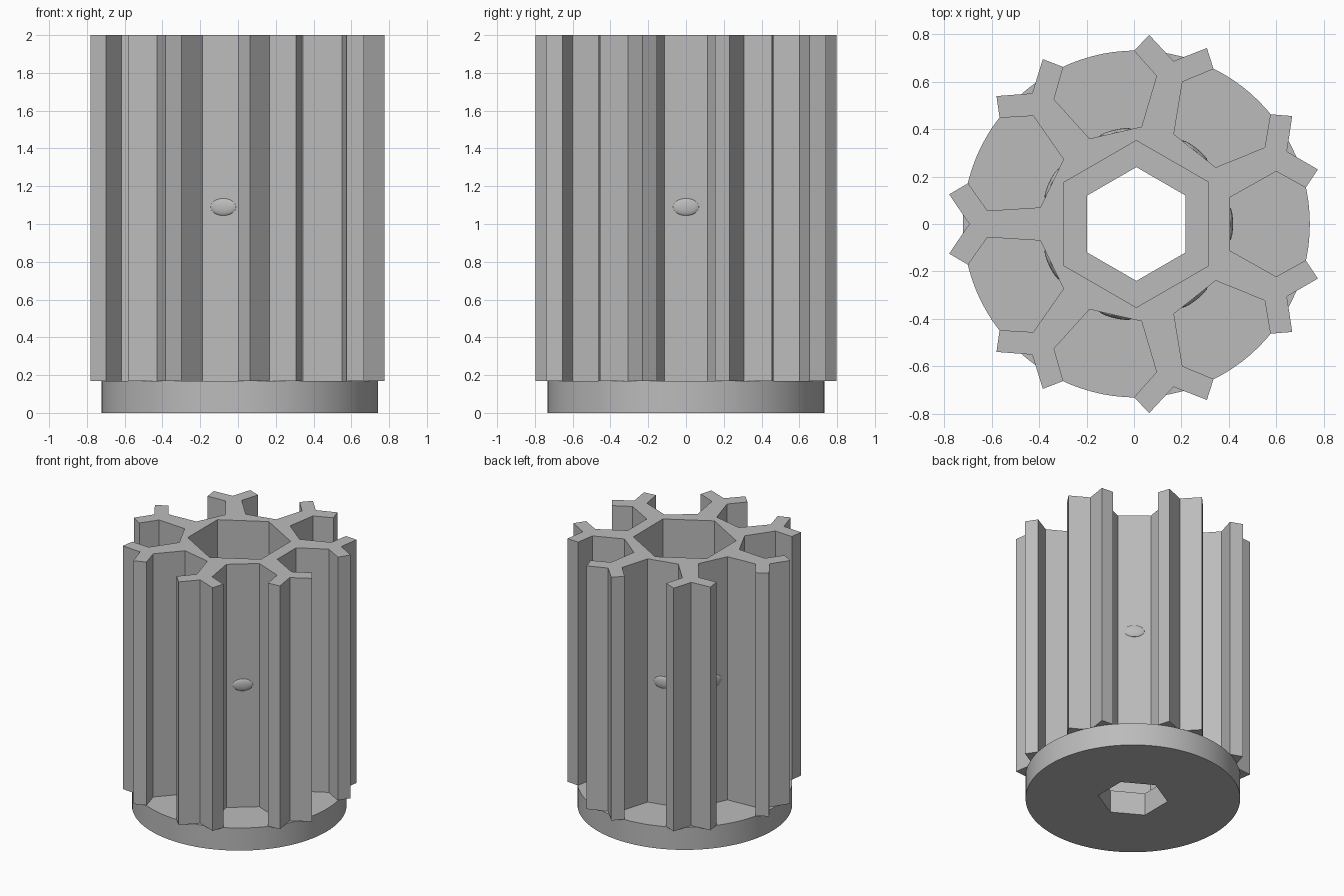
import bpy, bmesh
from math import radians, cos, sin, tau, pi
from mathutils import Matrix, Vector

cube = bpy.data.objects.get("Cube")
if cube:
    bpy.data.objects.remove(cube)

SLOTS = 7
CENTRE_X = 0.01
BASE_TOP, TOP = 0.17, 2.0
FLOOR = 0.393          # distance of the slot floors from the axis

grey = bpy.data.materials.new("grey")
grey.use_nodes = True
grey.diffuse_color = (0.5, 0.5, 0.5, 1)
grey.node_tree.nodes["Principled BSDF"].inputs["Base Color"].default_value = (0.5, 0.5, 0.5, 1)


def ring(radius, sides, start=0.0):
    return [(radius * cos(start + tau * i / sides), radius * sin(start + tau * i / sides))
            for i in range(sides)]


def finish(name, bm):
    mesh = bpy.data.meshes.new(name)
    bm.to_mesh(mesh)
    bm.free()
    mesh.materials.append(grey)
    obj = bpy.data.objects.new(name, mesh)
    bpy.context.collection.objects.link(obj)
    obj.location.x = CENTRE_X
    bpy.ops.object.select_all(action='DESELECT')
    obj.select_set(True)
    bpy.context.view_layer.objects.active = obj
    bpy.ops.object.shade_smooth_by_angle(angle=radians(20))
    return obj


def extruded(name, outer, hole, z0, z1):
    """Solid with an outer outline and a hole, extruded from z0 to z1."""
    bm = bmesh.new()
    for loop in (outer, hole):
        verts = [bm.verts.new((x, y, z0)) for x, y in loop]
        for a, b in zip(verts, verts[1:] + verts[:1]):
            bm.edges.new((a, b))
    bmesh.ops.triangle_fill(bm, edges=bm.edges[:], use_beauty=True)
    caps = bm.faces[:]
    result = bmesh.ops.extrude_face_region(bm, geom=caps, use_keep_orig=True)
    top = [g for g in result["geom"] if isinstance(g, bmesh.types.BMVert)]
    bmesh.ops.translate(bm, verts=top, vec=(0, 0, z1 - z0))
    bmesh.ops.recalc_face_normals(bm, faces=bm.faces[:])
    return finish(name, bm)


# Round base with the narrow hexagonal hole
extruded("base_disc", ring(0.732, 96), ring(0.24, 6, pi / 2), 0, BASE_TOP)

# Slotted body: half a forked spoke, mirrored and repeated around the axis
half = [(0.405, 0.07), (0.628, 0.056), (0.71, 0.172), (0.79, 0.125)]
spoke = [(r, -t) for r, t in half] + [(0.705, 0)] + half[::-1]
outline = []
for i in range(SLOTS):
    turn = Matrix.Rotation(tau * (i + 0.5) / SLOTS, 2)
    outline += [tuple(turn @ Vector(p)) for p in spoke]
extruded("slotted_body", outline, ring(0.352, 6, pi / 2), BASE_TOP, TOP)

# Shallow bump on each slot floor
bm = bmesh.new()
for i in range(SLOTS):
    place = (Matrix.Rotation(tau * i / SLOTS, 4, 'Z')
             @ Matrix.Translation((FLOOR, 0, 1.09))
             @ Matrix.Diagonal((0.015, 0.07, 0.046, 1)))
    bmesh.ops.create_uvsphere(bm, u_segments=24, v_segments=12, radius=1, matrix=place)
bumps = finish("slot_bumps", bm)
bumps.data.shade_smooth()
